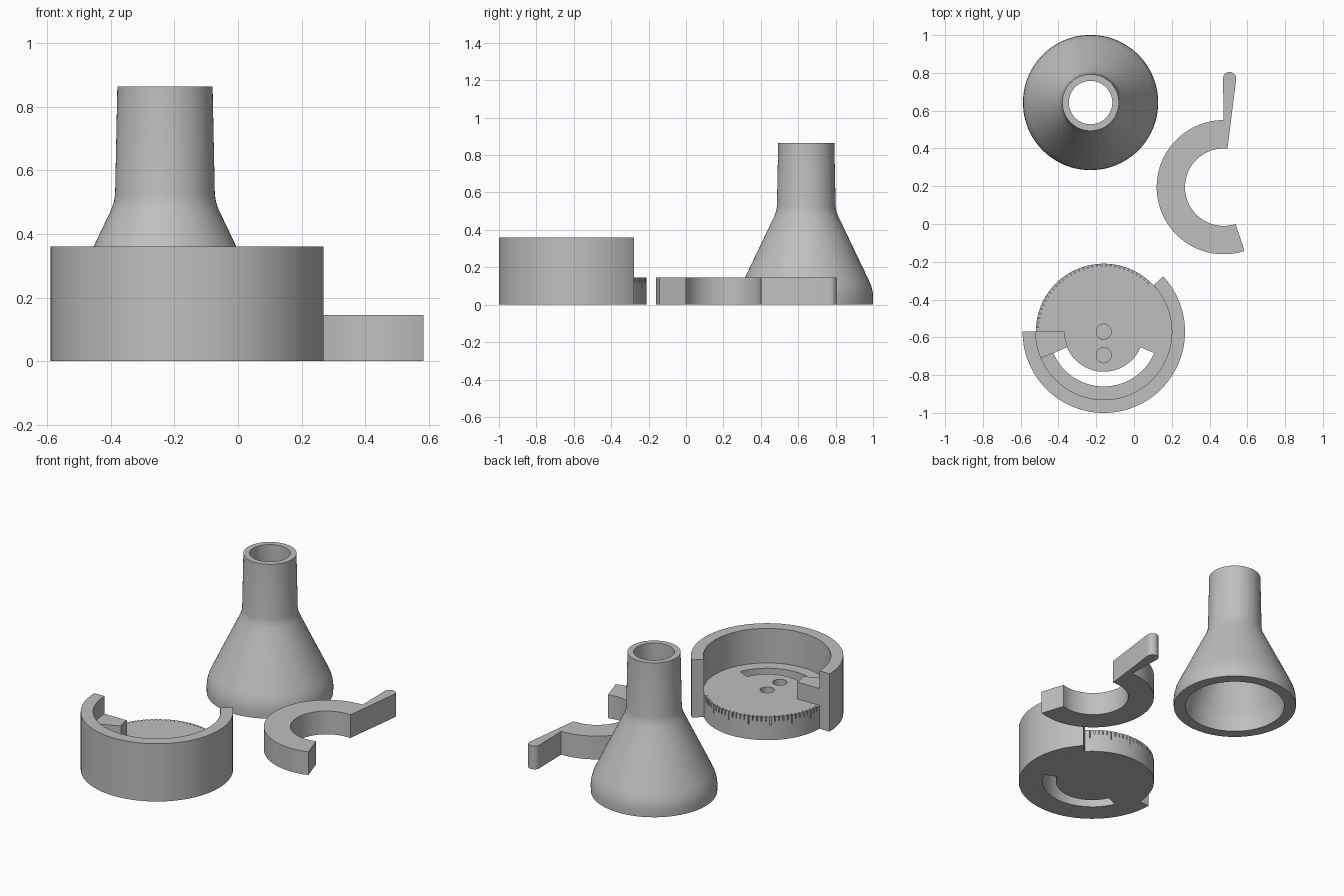
import bpy
import bmesh
from math import cos, sin, radians

default_cube = bpy.data.objects.get("Cube")
if default_cube:
    bpy.data.objects.remove(default_cube, do_unlink=True)

grey = bpy.data.materials.new("plain grey")
grey.use_nodes = True
colour = (0.52, 0.52, 0.52, 1)
grey.diffuse_color = colour
grey.node_tree.nodes["Principled BSDF"].inputs["Base Color"].default_value = colour

HEIGHT = 0.145        # thickness of the dial and the hook
CUP_HEIGHT = 0.36
CUP = (-0.16, -0.57)
HOOK = (0.475, 0.195)
FUNNEL = (-0.23, 0.643)
INNER, OUTER = 0.36, 0.43


def arc(centre, radius, start, end, steps=64):
    """Points on an arc, angles in degrees."""
    angles = [radians(start + (end - start) * i / steps) for i in range(steps + 1)]
    return [(centre[0] + radius * cos(a), centre[1] + radius * sin(a)) for a in angles]


def sector(centre, r_in, r_out, start, end, steps=64):
    return arc(centre, r_out, start, end, steps) + arc(centre, r_in, end, start, steps)


def circle(centre, radius, steps):
    return arc(centre, radius, 0, 360, steps)[:-1]


def finish(name, bm):
    bmesh.ops.recalc_face_normals(bm, faces=bm.faces)
    mesh = bpy.data.meshes.new(name)
    bm.to_mesh(mesh)
    bm.free()
    mesh.materials.append(grey)
    obj = bpy.data.objects.new(name, mesh)
    bpy.context.collection.objects.link(obj)
    return obj


def prisms(name, shapes):
    """One object from (outline, bottom, top) shapes."""
    bm = bmesh.new()
    for outline, bottom, top in shapes:
        low = [bm.verts.new((x, y, bottom)) for x, y in outline]
        high = [bm.verts.new((x, y, top)) for x, y in outline]
        bm.faces.new(low[::-1])
        bm.faces.new(high)
        for i in range(len(low)):
            bm.faces.new((low[i - 1], low[i], high[i], high[i - 1]))
    return finish(name, bm)


def select(obj):
    bpy.ops.object.select_all(action="DESELECT")
    obj.select_set(True)
    bpy.context.view_layer.objects.active = obj


def cut(obj, cutter):
    cutter.hide_render = True
    mod = obj.modifiers.new("cut", "BOOLEAN")
    mod.operation = "DIFFERENCE"
    mod.solver = "EXACT"
    mod.object = cutter
    select(obj)
    bpy.ops.object.modifier_apply(modifier=mod.name)
    bpy.data.objects.remove(cutter, do_unlink=True)


def smooth(obj):
    select(obj)
    bpy.ops.object.shade_smooth_by_angle(angle=radians(30))


# Funnel: closed inner and outer profile turned round its axis
profile = [(0.357, 0), (0.358, 0.04), (0.355, 0.07), (0.346, 0.105), (0.33, 0.14),
           (0.225, 0.36), (0.17, 0.475), (0.161, 0.5), (0.157, 0.525), (0.15, 0.865),
           (0.115, 0.865), (0.115, 0.52), (0.125, 0.48), (0.275, 0.12),
           (0.287, 0.07), (0.29, 0)]
bm = bmesh.new()
rings = [[bm.verts.new((x, y, z)) for x, y in circle(FUNNEL, r, 96)] for r, z in profile]
for k in range(len(rings)):
    a, b = rings[k - 1], rings[k]
    for i in range(len(a)):
        bm.faces.new((a[i - 1], a[i], b[i], b[i - 1]))
smooth(finish("funnel", bm))

# Dial disc with a curved slot, two blind holes and a graduated rim
dial = prisms("dial_disc", [(circle(CUP, INNER, 128), 0, HEIGHT)])
cut(dial, prisms("slot_cutter", [(sector(CUP, 0.212, 0.29, 203, 337), -0.1, 0.3)]))
pin_centres = [CUP, (CUP[0], CUP[1] - 0.125)]
cut(dial, prisms("pin_hole_cutter", [(circle(c, 0.04, 32), 0.05, 0.3) for c in pin_centres]))
ticks = []
for i in range(33):
    angle = 48 + i * 4
    length = 0.055 if i % 5 == 0 else 0.03
    ticks.append((sector(CUP, 0.346, 0.38, angle - 0.4, angle + 0.4, 1),
                  HEIGHT - length, 0.2))
cut(dial, prisms("tick_cutter", ticks))
smooth(dial)

# Cup wall, open at the back, with a stop tab at its left end
smooth(prisms("cup_wall", [(sector(CUP, INNER, OUTER, 180, 403, 96), 0, CUP_HEIGHT)]))
smooth(prisms("stop_tab", [(sector(CUP, 0.207, INNER, 180, 203, 8), HEIGHT, 0.25)]))

# Open hook with a tapered handle and rounded tip
hook_outline = (arc(HOOK, 0.355, 90, 288) + arc(HOOK, 0.205, 288, 90)
                + [(0.495, 0.4)] + arc((0.506, 0.77), 0.035, -5, 180, 20))
smooth(prisms("hook_handle", [(hook_outline, 0, HEIGHT)]))
